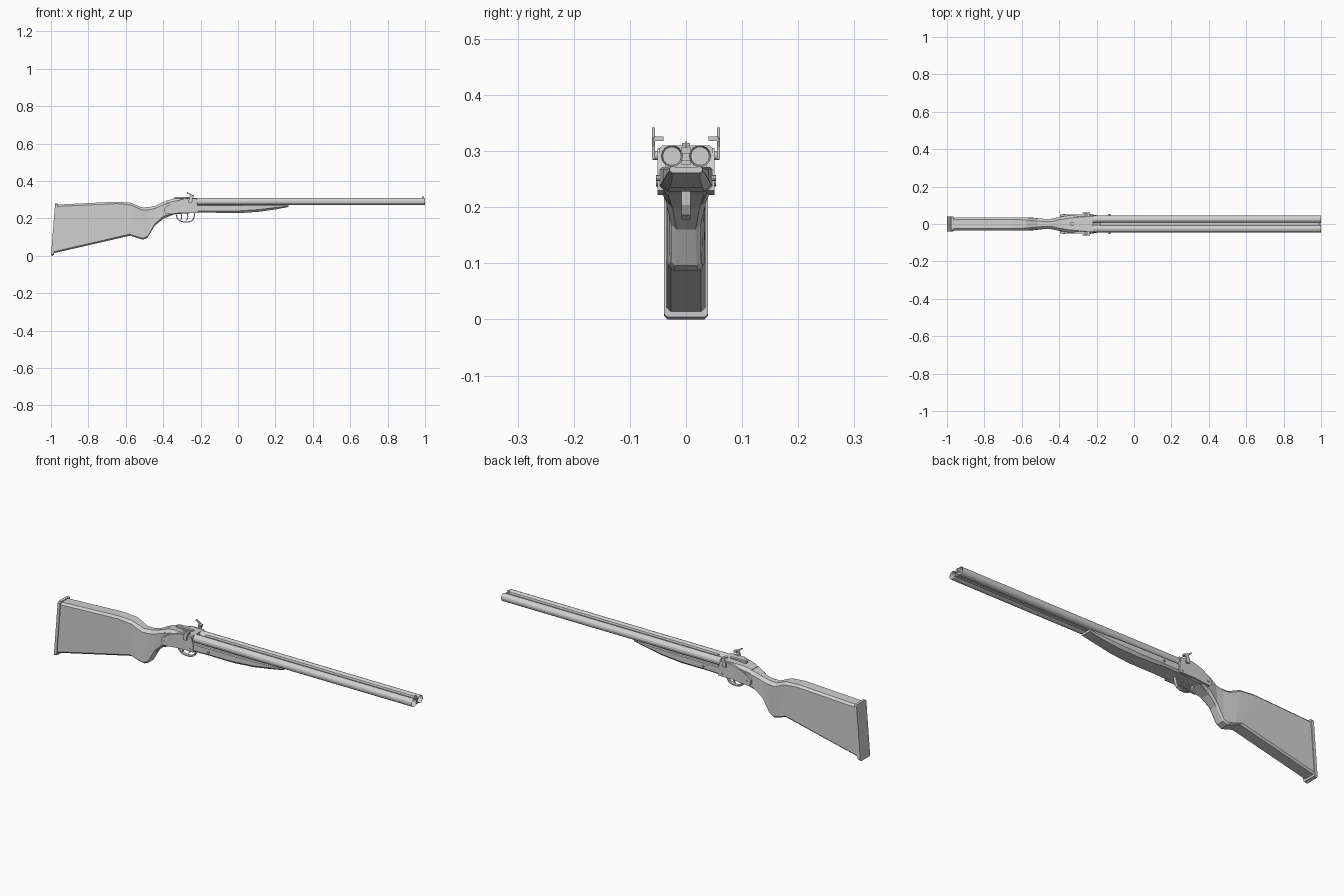
import bpy, bmesh, math
from mathutils import Matrix, Vector

if "Cube" in bpy.data.objects:
    bpy.data.objects.remove(bpy.data.objects["Cube"])

grey = bpy.data.materials.new("plain grey")
grey.use_nodes = True
grey.diffuse_color = (0.64, 0.64, 0.64, 1)
grey.node_tree.nodes["Principled BSDF"].inputs["Base Color"].default_value = grey.diffuse_color


def finish(name, bm):
    bmesh.ops.recalc_face_normals(bm, faces=bm.faces)
    mesh = bpy.data.meshes.new(name)
    bm.to_mesh(mesh)
    bm.free()
    mesh.materials.append(grey)
    obj = bpy.data.objects.new(name, mesh)
    bpy.context.collection.objects.link(obj)
    return obj


def loft(name, sections):
    """Chamfered box sections: bottom x, z, top x, z, half width, bottom chamfer, top chamfer."""
    bm = bmesh.new()
    rings = []
    for xb, zb, xt, zt, w, cb, ct in sections:
        half = [(w - cb, zb), (w, zb + cb), (w, zt - ct), (w - ct, zt)]
        outline = half + [(-y, z) for y, z in reversed(half)]
        rings.append([bm.verts.new((xb + (xt - xb) * (z - zb) / (zt - zb), y, z))
                      for y, z in outline])
    for a, b in zip(rings, rings[1:]):
        for i in range(8):
            j = (i + 1) % 8
            bm.faces.new((a[i], a[j], b[j], b[i]))
    bm.faces.new(rings[0])
    bm.faces.new(rings[-1])
    return finish(name, bm)


def prism(name, outline, y0, y1):
    """Side outline in x, z extruded across y."""
    bm = bmesh.new()
    face = bm.faces.new([bm.verts.new((x, y0, z)) for x, z in outline])
    side = bmesh.ops.extrude_face_region(bm, geom=[face])["geom"]
    bmesh.ops.translate(bm, vec=(0, y1 - y0, 0),
                        verts=[v for v in side if isinstance(v, bmesh.types.BMVert)])
    return finish(name, bm)


def box(name, x, y, z):
    return prism(name, [(x[0], z[0]), (x[1], z[0]), (x[1], z[1]), (x[0], z[1])], *y)


def rod(name, centre, radius, length, axis, sides=12, bore=0):
    bm = bmesh.new()
    turn = Matrix.Rotation(math.pi / 2, 4, "Y" if axis == "x" else "X")
    bmesh.ops.create_cone(bm, cap_ends=True, segments=sides, radius1=radius, radius2=radius,
                          depth=length, matrix=Matrix.Translation(centre) @ turn)
    if bore:
        muzzle = max(bm.faces, key=lambda f: f.calc_center_median().x)
        bmesh.ops.inset_region(bm, faces=[muzzle], thickness=0.003)
        bmesh.ops.translate(bm, vec=(-bore, 0, 0), verts=muzzle.verts)
    return finish(name, bm)


# Shoulder stock, wrist and butt plate
loft("stock", [
    (-.985, .014, -.965, .274, .035, .008, .010),
    (-.575, .108, -.65, .289, .035, .008, .010),
    (-.54, .095, -.575, .284, .034, .008, .012),
    (-.508, .086, -.515, .259, .030, .008, .014),
    (-.484, .096, -.475, .260, .027, .008, .014),
    (-.446, .160, -.44, .268, .027, .010, .014),
    (-.40, .198, -.405, .285, .036, .012, .014),
    (-.33, .226, -.36, .300, .045, .012, .014)])
loft("butt_plate", [
    (-1, 0, -.978, .279, .039, .006, .006),
    (-.985, .004, -.964, .279, .039, .006, .006)])

# Receiver and the lower iron that reaches under the barrels
loft("receiver", [
    (-.385, .205, -.385, .294, .038, .010, .014),
    (-.345, .222, -.345, .305, .046, .010, .014),
    (-.22, .230, -.22, .310, .047, .008, .005)])
loft("fore_end_iron", [
    (-.225, .230, -.225, .272, .047, .008, .004),
    (-.115, .232, -.115, .272, .046, .008, .004)])
box("top_lever", (-.34, -.25), (-.007, .007), (.298, .314))

# Wooden fore-end
loft("fore_end", [
    (-.117, .230, -.117, .272, .046, .010, .004),
    (0, .228, 0, .272, .045, .012, .004),
    (.11, .235, .11, .272, .041, .012, .004),
    (.20, .248, .20, .272, .035, .010, .004),
    (.27, .261, .27, .272, .029, .004, .003)])

# Twin barrels with top and bottom ribs
for side, sign in (("left", 1), ("right", -1)):
    rod(side + "_barrel", (.39, sign * .025, .291), .0195, 1.22, "x", 14, .03)
box("top_rib", (-.18, .998), (-.009, .009), (.296, .306))
box("bottom_rib", (-.22, .998), (-.008, .008), (.276, .284))
box("front_sight", (.985, .995), (-.002, .002), (.304, .317))

# Lock plates, screws and hammers on both sides
plate = [(-.395, .235), (-.385, .222), (-.35, .224), (-.30, .230), (-.215, .230),
         (-.215, .268), (-.225, .305), (-.29, .305), (-.34, .290), (-.385, .262), (-.395, .250)]
hammer = [(-.265, .285), (-.245, .285), (-.243, .308), (-.235, .322), (-.250, .328),
          (-.272, .342), (-.275, .336), (-.255, .321), (-.262, .310)]
for side, sign in (("left", 1), ("right", -1)):
    prism(side + "_lock_plate", plate, sign * .036, sign * .051)
    prism(side + "_hammer", hammer, sign * .055, sign * .061)
    box(side + "_hammer_striker", (-.250, -.236), (sign * .040, sign * .057), (.318, .326))
    rod(side + "_hammer_pivot", (-.255, sign * .054, .292), .008, .010, "y")
    for x, z in ((-.375, .242), (-.235, .243), (-.13, .252)):
        rod(side + "_screw", (x, sign * .049, z), .005, .009, "y", 8)

# Trigger guard loop: an outer path closed by its own smaller copy
path = [(-.335, .228), (-.328, .200), (-.312, .184), (-.290, .178), (-.262, .178),
        (-.243, .186), (-.232, .204), (-.228, .234)]
centre = Vector((-.281, .228))
inner = [tuple(centre + (Vector(p) - centre) * .9) for p in reversed(path)]
prism("trigger_guard", path + inner, -.008, .008)

# Two curved triggers
for name, x, y in (("rear_trigger", -.305, -.003), ("front_trigger", -.272, .003)):
    curve = [(0, .232), (.007, .212), (.004, .197), (-.003, .190)]
    blade = [(x + dx, z) for dx, z in curve]
    prism(name, blade + [(px - .005, z) for px, z in reversed(blade)], y - .003, y + .003)
